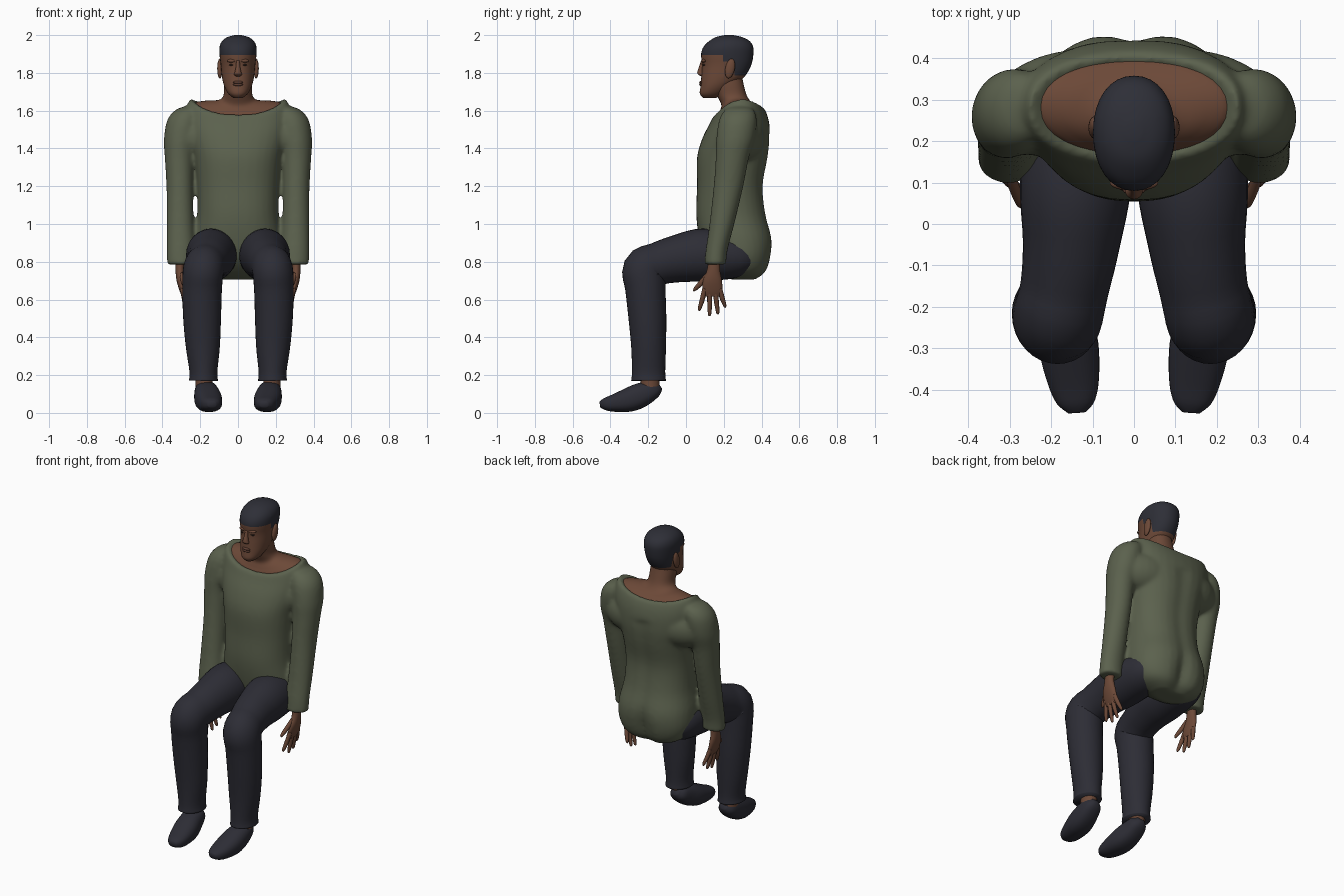
import bpy, bmesh, math
from mathutils import Vector, Matrix

cube = bpy.data.objects.get("Cube")
if cube:
    bpy.data.objects.remove(cube)


def material(name, rgb):
    m = bpy.data.materials.new(name)
    m.use_nodes = True
    m.diffuse_color = (*rgb, 1)
    bsdf = m.node_tree.nodes["Principled BSDF"]
    bsdf.inputs["Base Color"].default_value = (*rgb, 1)
    bsdf.inputs["Roughness"].default_value = 0.8
    return m


GREEN = material("olive shirt", (0.105, 0.12, 0.075))
NAVY = material("dark trousers", (0.026, 0.026, 0.036))
SKIN = material("brown skin", (0.15, 0.066, 0.039))
HAIR = material("dark hair", (0.027, 0.028, 0.038))
LIP = material("lip brown", (0.115, 0.05, 0.033))
EYE = material("eye dark", (0.035, 0.02, 0.015))


def spline(stations, steps):
    """Smooth the stations with a Catmull-Rom curve."""
    rows = [tuple(s) + (0,) * (6 - len(s)) for s in stations]
    rows = [rows[0]] + rows + [rows[-1]]
    out = []
    for a, b, c, d in zip(rows, rows[1:], rows[2:], rows[3:]):
        for k in range(steps):
            t = k / steps
            out.append([q + t / 2 * (r - p + t * (2*p - 5*q + 4*r - s + t * (3*(q - r) + s - p)))
                        for p, q, r, s in zip(a, b, c, d)])
    return out + [list(rows[-1])]


def loft(bm, stations, side=1, level=True, n=32, power=2.0, steps=4):
    """Rings x, y, z, half width, half depth, rim lift; level or square to the path."""
    rows = spline(stations, steps)
    centres = [Vector((side * r[0], r[1], r[2])) for r in rows]
    rings = []
    for i, (r, c) in enumerate(zip(rows, centres)):
        u, v = Vector((1, 0, 0)), Vector((0, 1, 0))
        if not level:
            t = (centres[min(i + 1, len(rows) - 1)] - centres[max(i - 1, 0)]).normalized()
            u = (u - t * u.dot(t)).normalized()
            v = t.cross(u)
        ring = []
        for k in range(n):
            a = math.tau * k / n
            ca, sa = math.cos(a), math.sin(a)
            pu = math.copysign(abs(ca) ** (2 / power), ca)
            pv = math.copysign(abs(sa) ** (2 / power), sa)
            lift = r[5] * (ca * ca + 0.32 * (1 + sa))
            p = c + u * pu * max(r[3], .002) + v * pv * max(r[4], .002)
            ring.append(bm.verts.new(p + Vector((0, 0, lift))))
        rings.append(ring)
    for lo, hi in zip(rings, rings[1:]):
        for k in range(n):
            bm.faces.new((lo[k], lo[(k + 1) % n], hi[(k + 1) % n], hi[k]))
    for ring in (rings[0], rings[-1]):
        tip = bm.verts.new(sum((v.co for v in ring), Vector()) / n)
        for k in range(n):
            bm.faces.new((ring[k], ring[(k + 1) % n], tip))


def blob(bm, centre, radii, tilt=0, axis='X'):
    mat = (Matrix.Translation(centre) @ Matrix.Rotation(tilt, 4, axis)
           @ Matrix.Diagonal((*radii, 1)))
    bmesh.ops.create_uvsphere(bm, u_segments=24, v_segments=16, radius=1, matrix=mat)


def finish(name, bm, *mats):
    bmesh.ops.recalc_face_normals(bm, faces=bm.faces[:])
    me = bpy.data.meshes.new(name)
    bm.to_mesh(me)
    bm.free()
    for m in mats:
        me.materials.append(m)
    me.shade_smooth()
    ob = bpy.data.objects.new(name, me)
    bpy.context.scene.collection.objects.link(ob)
    return ob


def span(z, front, back, half, lift=0):
    return (0, (front + back) / 2, z, half, (back - front) / 2, lift)


SIDES = ((1, "left"), (-1, "right"))

# Shirt: trunk with a scooped neckline, fused with both sleeves
bm = bmesh.new()
loft(bm, [span(.705, .24, .38, .1), span(.745, .17, .43, .19), span(.82, .10, .457, .235),
          span(.92, .07, .462, .237), span(1.05, .054, .428, .216), span(1.2, .058, .413, .216),
          span(1.35, .058, .438, .232), span(1.45, .085, .447, .26), span(1.53, .125, .438, .275, .03),
          span(1.578, .152, .41, .257, .06), span(1.568, .18, .378, .215, .05),
          span(1.53, .25, .32, .08)], power=2.3)
for v in bm.verts:
    if v.co.y > .3 and v.co.z < 1.5:
        depth = .012 + .026 * math.exp(-((v.co.z - .8) / .12) ** 2)
        v.co.y -= depth * math.exp(-(v.co.x / .05) ** 2)
for side, label in SIDES:
    # Shoulder blade and chest mass bridging trunk and sleeve
    blob(bm, (side * .19, .293, 1.455), (.185, .118, .125), side * -.35, 'Z')
    loft(bm, [(.25, .285, 1.625, .02, .03), (.265, .282, 1.605, .065, .075),
              (.285, .275, 1.55, .09, .1), (.304, .262, 1.45, .088, .102),
              (.31, .245, 1.35, .078, .088), (.308, .225, 1.2, .071, .079),
              (.307, .19, 1.0, .071, .066), (.304, .162, .86, .073, .058),
              (.303, .155, .785, .074, .058)], side)
shirt = finish("shirt", bm, GREEN)
mod = shirt.modifiers.new("fuse", 'REMESH')
mod.mode, mod.voxel_size, mod.use_smooth_shade = 'VOXEL', 0.01, True
mod = shirt.modifiers.new("soften", 'SMOOTH')
mod.factor, mod.iterations = 0.5, 12

# Neck and upper chest
bm = bmesh.new()
loft(bm, [span(1.5, .2, .36, .2, .05), span(1.56, .168, .398, .236, .056),
          span(1.595, .178, .378, .175, .043), span(1.63, .187, .348, .105, .02),
          span(1.68, .165, .322, .077), span(1.74, .14, .305, .073),
          span(1.79, .13, .295, .068)], power=2.2)
finish("neck_and_chest", bm, SKIN)

# Head, cut along the hairline so hair and skin meet cleanly
bm = bmesh.new()
loft(bm, [span(1.668, .09, .16, .025), span(1.69, .073, .2, .052), span(1.73, .077, .25, .073),
          span(1.78, .081, .31, .085), span(1.84, .085, .345, .091), span(1.9, .08, .357, .098),
          span(1.94, .094, .355, .097), span(1.97, .125, .335, .083), span(1.99, .16, .295, .055),
          span(2.0, .205, .25, .018)], power=2.15)
for axis, pos in (("z", 1.895), ("z", 1.86), ("z", 1.785), ("y", .195), ("y", .258)):
    co, no = Vector(), Vector()
    setattr(co, axis, pos)
    setattr(no, axis, 1)
    bmesh.ops.bisect_plane(bm, geom=bm.verts[:] + bm.edges[:] + bm.faces[:],
                           plane_co=co, plane_no=no)
for f in bm.faces:
    c = f.calc_center_median()
    hairline = 1.895 if c.y < .195 else 1.86 if c.y < .258 else 1.785
    f.material_index = int(c.z > hairline)
finish("head", bm, SKIN, HAIR)

# Nose, brows, eyes and ears
bm = bmesh.new()
loft(bm, [(0, .088, 1.865, .009, .008), (0, .082, 1.835, .011, .012), (0, .077, 1.805, .017, .017),
          (0, .079, 1.792, .021, .016), (0, .086, 1.782, .012, .006)], n=16)
finish("nose", bm, SKIN)
for side, label in SIDES:
    bm = bmesh.new()
    blob(bm, (side * .035, .094, 1.864), (.024, .01, .009), side * .25, 'Z')
    finish(label + "_brow", bm, SKIN)
    bm = bmesh.new()
    blob(bm, (side * .036, .095, 1.842), (.012, .007, .0045), side * .25, 'Z')
    finish(label + "_eye", bm, EYE)
    bm = bmesh.new()
    blob(bm, (side * .096, .233, 1.823), (.014, .025, .053), -.2)
    finish(label + "_ear", bm, SKIN)

# Lips
bm = bmesh.new()
for z in (1.75, 1.738):
    blob(bm, (0, .082, z), (.027, .012, .008))
finish("lips", bm, LIP)

for side, label in SIDES:
    # Trouser leg, bent at the knee
    bm = bmesh.new()
    loft(bm, [(.12, .36, .805, .07, .05), (.132, .28, .822, .118, .108), (.141, .1, .836, .134, .14),
              (.152, -.05, .815, .117, .125), (.168, -.155, .787, .107, .113),
              (.183, -.218, .755, .108, .118), (.19, -.215, .66, .105, .107),
              (.19, -.204, .5, .1, .1), (.186, -.198, .35, .09, .092),
              (.183, -.198, .22, .074, .088), (.183, -.198, .17, .077, .092)], side, level=False)
    finish(label + "_trouser_leg", bm, NAVY)

    # Ankle and shoe
    bm = bmesh.new()
    loft(bm, [(.178, -.19, .1, .045, .05), (.18, -.19, .22, .045, .05)], side)
    finish(label + "_ankle", bm, SKIN)
    bm = bmesh.new()
    loft(bm, [(.17, -.138, .145, .02, .02), (.17, -.165, .128, .052, .045),
              (.166, -.23, .098, .066, .064), (.157, -.3, .07, .072, .064),
              (.146, -.38, .052, .062, .047), (.14, -.43, .047, .046, .032),
              (.138, -.455, .045, .022, .016)], side, level=False, power=2.4)
    finish(label + "_shoe", bm, NAVY)

    # Hand: palm, four fingers and thumb
    bm = bmesh.new()
    loft(bm, [(.305, .152, .84, .025, .032), (.308, .146, .76, .023, .034),
              (.303, .14, .7, .022, .05), (.292, .14, .645, .017, .053),
              (.287, .14, .615, .009, .04)], side, n=20)
    for root, tip, drop in ((.1, .072, .54), (.126, .125, .512), (.154, .168, .522),
                            (.178, .205, .557)):
        mid = (root + tip) / 2
        loft(bm, [(.295, root, .66, .012, .013), (.282, mid, (.66 + drop) / 2, .012, .013),
                  (.269, tip, drop + .012, .009, .009), (.267, tip, drop, .003, .003)],
             side, level=False, n=12)
    loft(bm, [(.3, .12, .73, .014, .018), (.287, .082, .69, .013, .015),
              (.275, .05, .657, .01, .01), (.272, .04, .645, .003, .003)],
         side, level=False, n=12)
    finish(label + "_hand", bm, SKIN)
